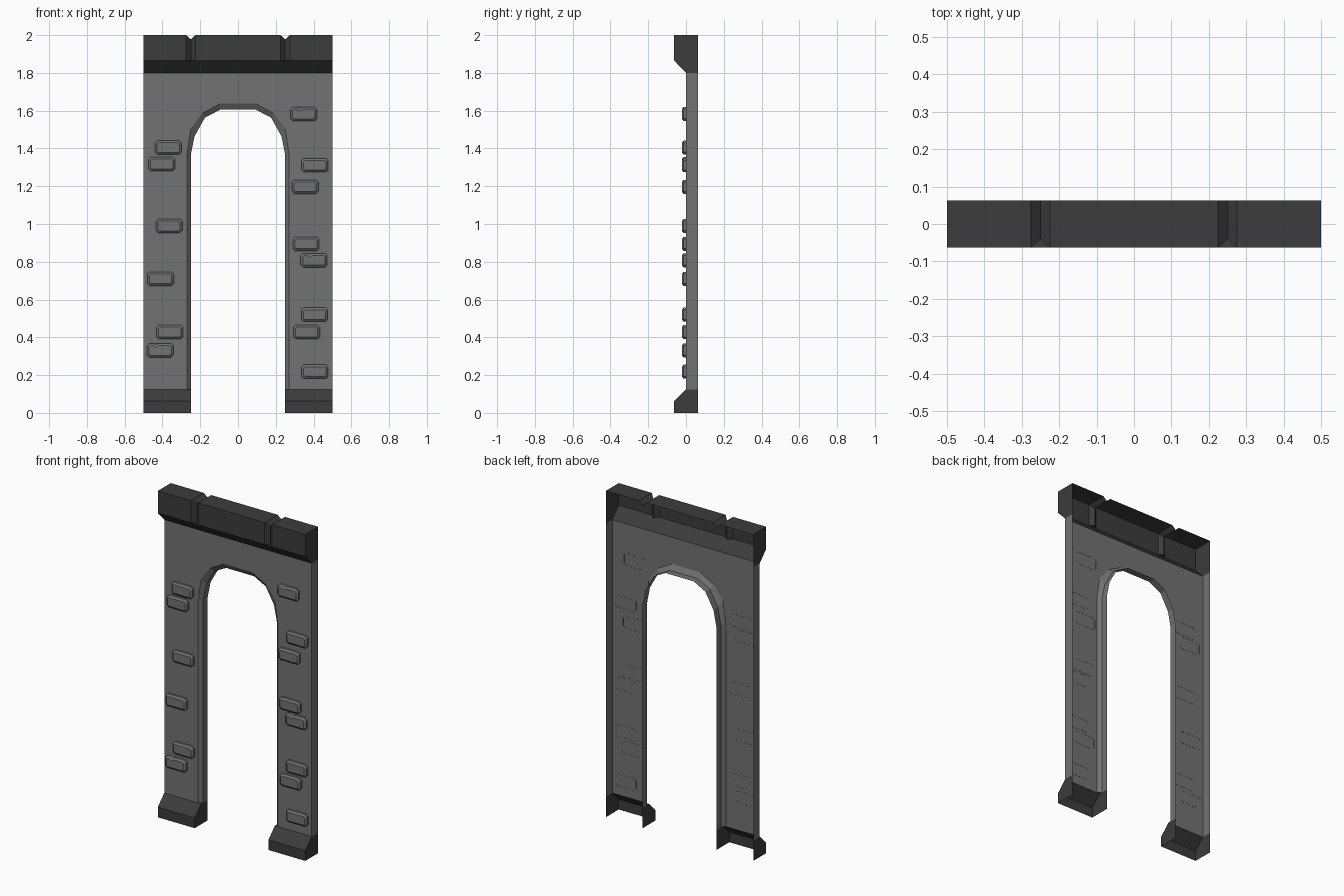
import bpy, bmesh

if "Cube" in bpy.data.objects:
    bpy.data.objects.remove(bpy.data.objects["Cube"])

B = 0.0625  # half depth; the back of the panel is open


def material(name, v):
    m = bpy.data.materials.new(name)
    m.diffuse_color = (v, v, v, 1)
    m.use_nodes = True
    m.node_tree.nodes["Principled BSDF"].inputs["Base Color"].default_value = m.diffuse_color
    return m


stone = material("stone_grey", 0.17)
trim = material("trim_dark_grey", 0.045)


def loft(bm, rows, closed=False):
    """Bridge consecutive rows of points with quads."""
    for a, b in zip(rows, rows[1:]):
        n = len(a)
        for i in range(n if closed else n - 1):
            j = (i + 1) % n
            pts = []
            for p in (a[i], a[j], b[j], b[i]):
                if p not in pts:
                    pts.append(p)
            if len(pts) > 2:
                bm.faces.new([bm.verts.new(p) for p in pts])


def face(bm, pts):
    bm.faces.new([bm.verts.new(p) for p in pts])


def finish(bm, name, mat):
    bmesh.ops.remove_doubles(bm, verts=bm.verts, dist=1e-5)
    bmesh.ops.recalc_face_normals(bm, faces=bm.faces)
    # open-backed shells must face the front overall
    if sum(f.calc_area() * f.normal.y for f in bm.faces) > 0:
        bmesh.ops.reverse_faces(bm, faces=bm.faces)
    me = bpy.data.meshes.new(name)
    bm.to_mesh(me)
    bm.free()
    me.materials.append(mat)
    ob = bpy.data.objects.new(name, me)
    bpy.context.collection.objects.link(ob)
    return ob


# Wall panel with arched opening, chamfered front edge and side returns
def arch(half):
    return half + [(-x, z) for x, z in reversed(half)]


outer = arch([(.27, .125), (.27, 1.37), (.25, 1.505), (.19, 1.585), (.095, 1.637)])
inner = arch([(.25, .125), (.25, 1.365), (.23, 1.465), (.175, 1.563), (.095, 1.605)])
bm = bmesh.new()
border = [(-.5, .125), (-.5, 1.8), (.5, 1.8), (.5, .125)]
face(bm, [(x, 0, z) for x, z in outer + border])
loft(bm, [[(x, 0, z) for x, z in outer],
          [(x, .02, z) for x, z in inner],
          [(x, B, z) for x, z in inner]])
for x in (-.5, .5):
    face(bm, [(x, 0, .125), (x, B, .125), (x, B, 1.8), (x, 0, 1.8)])
finish(bm, "arched_wall", stone)

# Cap moulding with two V grooves over the top and front
full = [(B, 2), (-B, 2), (-B, 1.865), (-B, 1.865), (0, 1.8)]
cut = [(B, 1.978), (-.04, 1.978), (-.04, 1.865), (-B, 1.865), (0, 1.8)]
stations = [(-.5, full)]
for c in (-.25, .25):
    stations += [(c - .025, full), (c, cut), (c + .025, full)]
stations.append((.5, full))
bm = bmesh.new()
loft(bm, [[(x, y, z) for y, z in p] for x, p in stations])
for x in (-.5, .5):
    face(bm, [(x, B, 2), (x, -B, 2), (x, -B, 1.865), (x, 0, 1.8), (x, B, 1.8)])
finish(bm, "cap_moulding", trim)

# Plinth feet on both sides
foot = [(-B, 0), (-B, .0625), (0, .125)]
for s, side in ((-1, "left"), (1, "right")):
    bm = bmesh.new()
    loft(bm, [[(s * x, y, z) for y, z in foot] for x in (.25, .5)])
    for x in (.25, .5):
        face(bm, [(s * x, y, z) for y, z in foot + [(B, .125), (B, 0)]])
    face(bm, [(s * .25, 0, .125), (s * .27, 0, .125), (s * .25, .02, .125)])
    finish(bm, "plinth_" + side, trim)


# Raised bricks, some with a chipped top edge
def brick(cx, cz, chipped):
    def ring(y, inset, dip):
        w, h, c = .07 - inset, .037 - inset, .012 - inset * .4
        p = [(-w, -h + c), (-w + c, -h), (w - c, -h), (w, -h + c),
             (w, h - c), (w - c, h)]
        if chipped:
            p += [(-.008, h), (-.025, h - dip), (-.04, h)]
        p += [(-w + c, h), (-w, h - c)]
        return [(cx + x, y, cz + z) for x, z in p]

    bm = bmesh.new()
    rings = [ring(.001, 0, 0), ring(-.013, 0, .006), ring(-.022, .011, .012)]
    loft(bm, rings, closed=True)
    face(bm, rings[-1])
    finish(bm, "brick", stone)


for cx, cz, chipped in [
        (-.37, 1.405, 0), (-.403, 1.317, 0), (-.365, .99, 0), (-.41, .71, 0),
        (-.362, .428, 0), (-.412, .331, 1),
        (.348, 1.583, 1), (.407, 1.311, 0), (.355, 1.197, 0), (.36, .895, 0),
        (.402, .808, 1), (.405, .52, 0), (.363, .428, 0), (.407, .218, 0)]:
    brick(cx, cz, chipped)
